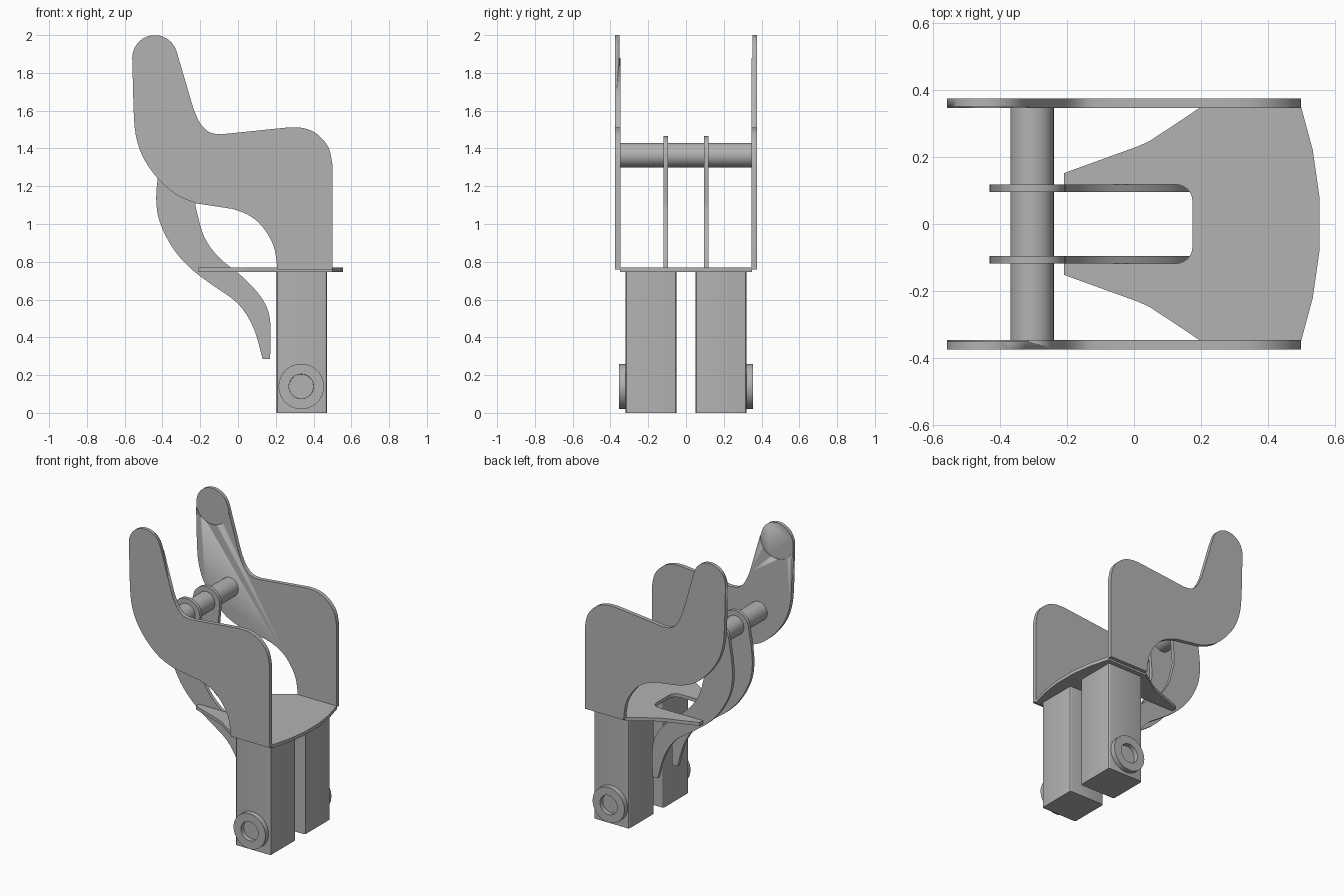
import bpy, bmesh, math
from mathutils import Vector, Matrix

cube = bpy.data.objects.get("Cube")
if cube:
    bpy.data.objects.remove(cube, do_unlink=True)

grey = bpy.data.materials.new("plain grey")
grey.use_nodes = True
colour = (0.45, 0.45, 0.45, 1)
grey.diffuse_color = colour
grey.node_tree.nodes["Principled BSDF"].inputs["Base Color"].default_value = colour


def finish(bm, name):
    bmesh.ops.recalc_face_normals(bm, faces=bm.faces)
    mesh = bpy.data.meshes.new(name)
    bm.to_mesh(mesh)
    bm.free()
    mesh.materials.append(grey)
    obj = bpy.data.objects.new(name, mesh)
    bpy.context.collection.objects.link(obj)
    bpy.ops.object.select_all(action='DESELECT')
    obj.select_set(True)
    bpy.context.view_layer.objects.active = obj
    bpy.ops.object.shade_smooth_by_angle(angle=math.radians(30))
    return obj


def curve(points, steps=4):
    """Smooth run through the points."""
    p = [Vector(q) for q in points]
    p = [p[0]] + p + [p[-1]]
    out = []
    for a, b, c, d in zip(p, p[1:], p[2:], p[3:]):
        for i in range(steps):
            t = i / steps
            out.append(0.5 * (2 * b + (c - a) * t + (2 * a - 5 * b + 4 * c - d) * t * t
                              + (3 * b - a - 3 * c + d) * t ** 3))
    return out + [p[-1]]


def arc(cx, cy, r, start, end, steps=12):
    angles = [math.radians(start + (end - start) * i / steps) for i in range(steps + 1)]
    return [Vector((cx + r * math.cos(a), cy + r * math.sin(a))) for a in angles]


def slab(name, outline, low, high, upright=True):
    """Flat plate: outline in x-z spanning y, or in x-y spanning z."""
    bm = bmesh.new()
    place = (lambda p: (p[0], low, p[1])) if upright else (lambda p: (p[0], p[1], low))
    face = bm.faces.new([bm.verts.new(place(p)) for p in outline])
    moved = bmesh.ops.extrude_face_region(bm, geom=[face])["geom"]
    shift = Vector((0, high - low, 0)) if upright else Vector((0, 0, high - low))
    bmesh.ops.translate(bm, vec=shift, verts=[v for v in moved if isinstance(v, bmesh.types.BMVert)])
    return finish(bm, name)


def cylinder(bm, x, y, z, r, depth, segments=48):
    turn = Matrix.Translation((x, y, z)) @ Matrix.Rotation(math.pi / 2, 4, 'X')
    bmesh.ops.create_cone(bm, cap_ends=True, segments=segments, radius1=r, radius2=r,
                          depth=depth, matrix=turn)


# Outlines
side = (arc(-0.44, 1.88, 0.12, 15, 180)
        + curve([(-0.553, 1.607), (-0.542, 1.475), (-0.505, 1.358), (-0.43, 1.247),
                 (-0.33, 1.157), (-0.22, 1.109)])
        + curve([(-0.03, 1.08), (0.05, 1.05), (0.124, 0.992), (0.188, 0.886), (0.209, 0.76)])
        + [Vector((0.5, 0.76))]
        + curve([(0.5, 1.315), (0.479, 1.406), (0.42, 1.475), (0.35, 1.507), (0.272, 1.512)])
        + curve([(-0.087, 1.475), (-0.15, 1.485), (-0.2, 1.533), (-0.235, 1.607)]))
hook = (arc(-0.305, 1.365, 0.1, 0, 170)
        + curve([(-0.425, 1.247), (-0.433, 1.13), (-0.415, 1.013), (-0.35, 0.88), (-0.257, 0.77),
                 (-0.14, 0.68), (0, 0.578), (0.082, 0.45), (0.13, 0.286)])
        + curve([(0.17, 0.286), (0.17, 0.493), (0.124, 0.61), (0.024, 0.72), (-0.1, 0.822),
                 (-0.177, 0.928), (-0.214, 1.05), (-0.225, 1.114), (-0.215, 1.25)]))
half = ([Vector((0.555, 0.08)), Vector((0.535, 0.22)), Vector((0.5, 0.35))]
        + curve([(0.2, 0.35), (0.08, 0.27), (0.04, 0.245), (0, 0.228)])
        + [Vector((-0.21, 0.152)), Vector((-0.21, 0.118))]
        + arc(0.125, 0.068, 0.05, 90, 0, 6))

# Forked base plate
slab("base_plate", half + [Vector((p.x, -p.y)) for p in reversed(half)], 0.747, 0.77, False)

# Cross rod
bm = bmesh.new()
cylinder(bm, -0.305, 0, 1.365, 0.065, 0.7)
finish(bm, "cross_rod")

for s, word in ((1, "left"), (-1, "right")):
    # Side plate with a shallow round recess inside its tip
    plate = slab(word + "_side_plate", side, s * 0.347, s * 0.375)
    bm = bmesh.new()
    cylinder(bm, -0.44, s * 0.302, 1.88, 0.125, 0.1)
    cutter = finish(bm, "tip_cutter")
    cutter.hide_render = True
    cut = plate.modifiers.new("recess", 'BOOLEAN')
    cut.operation = 'DIFFERENCE'
    cut.solver = 'EXACT'
    cut.object = cutter
    bpy.context.view_layer.objects.active = plate
    bpy.ops.object.modifier_apply(modifier=cut.name)
    bpy.data.objects.remove(cutter, do_unlink=True)

    # Curved inner hook
    slab(word + "_hook", hook, s * 0.095, s * 0.118)

    # Leg with softened upright edges
    bm = bmesh.new()
    size = Matrix.Diagonal((0.265, 0.27, 0.75, 1))
    bmesh.ops.create_cube(bm, size=1, matrix=Matrix.Translation((0.3375, s * 0.185, 0.375)) @ size)
    upright = [e for e in bm.edges if abs(e.verts[0].co.z - e.verts[1].co.z) > 0.5]
    bmesh.ops.bevel(bm, geom=upright, offset=0.01, segments=3, profile=0.5, affect='EDGES')
    finish(bm, word + "_leg")

    # Round boss with a sunken centre
    bm = bmesh.new()
    cylinder(bm, 0.335, s * 0.335, 0.14, 0.12, 0.04)
    cap = max(bm.faces, key=lambda f: s * f.calc_center_median().y)
    bmesh.ops.inset_region(bm, faces=[cap], thickness=0.055)
    bmesh.ops.inset_region(bm, faces=[cap], thickness=0.0005)
    bmesh.ops.translate(bm, vec=(0, -s * 0.03, 0), verts=cap.verts)
    finish(bm, word + "_boss")
